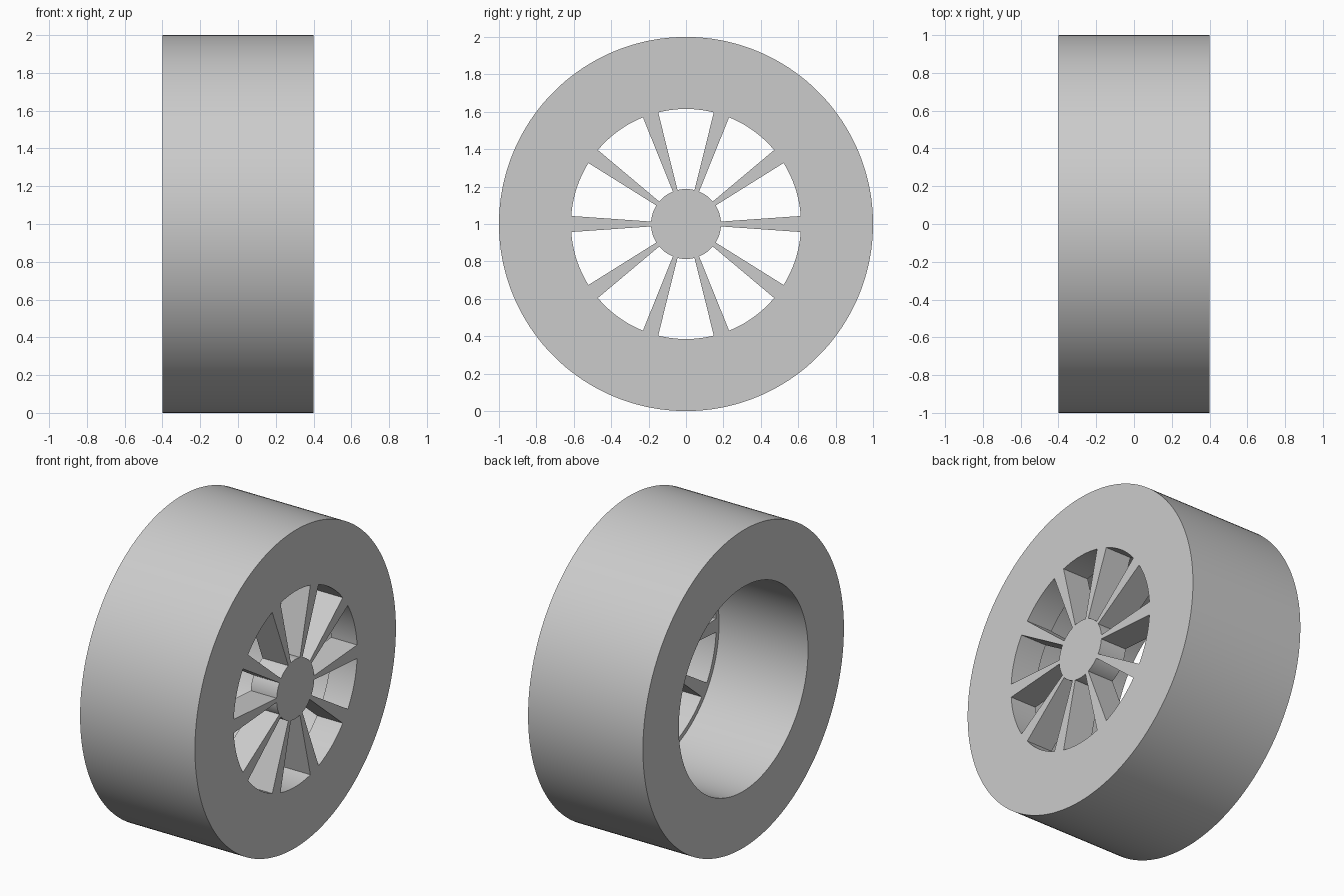
import bpy, bmesh
from math import sin, cos, radians

if "Cube" in bpy.data.objects:
    bpy.data.objects.remove(bpy.data.objects["Cube"], do_unlink=True)

HALF_WIDTH = 0.4
BORE = 0.643
STEP = 2  # degrees per segment

grey = bpy.data.materials.new("plain grey")
grey.use_nodes = True
grey.diffuse_color = (0.6, 0.6, 0.6, 1)
grey.node_tree.nodes["Principled BSDF"].inputs["Base Color"].default_value = (0.6, 0.6, 0.6, 1)


def ring_verts(bm, x, r):
    return [bm.verts.new((x, r * cos(radians(a)), 1 + r * sin(radians(a))))
            for a in range(0, 360, STEP)]


def bridge(bm, a, b, keep=lambda angle: True):
    n = len(a)
    for i in range(n):
        if keep((i + 0.5) * STEP):
            j = (i + 1) % n
            bm.faces.new((a[i], b[i], b[j], a[j]))


def finish(name, bm):
    bmesh.ops.recalc_face_normals(bm, faces=bm.faces)
    mesh = bpy.data.meshes.new(name)
    bm.to_mesh(mesh)
    bm.free()
    mesh.materials.append(grey)
    obj = bpy.data.objects.new(name, mesh)
    bpy.context.collection.objects.link(obj)
    bpy.ops.object.select_all(action='DESELECT')
    bpy.context.view_layer.objects.active = obj
    obj.select_set(True)
    bpy.ops.object.shade_smooth_by_angle(angle=radians(30))


# Tyre: square-shouldered ring with a straight bore
bm = bmesh.new()
loops = [ring_verts(bm, x, r) for x, r in
         ((-HALF_WIDTH, BORE), (-HALF_WIDTH, 1), (HALF_WIDTH, 1), (HALF_WIDTH, BORE))]
for k in range(4):
    bridge(bm, loops[k], loops[(k + 1) % 4])
finish("tyre", bm)

# Spoked disc: hub, ten wedge spokes and rim cut from one plate, flush with the +x side
DEPTH = 0.18


def on_spoke(angle):
    return min(angle % 36, 36 - angle % 36) < 4


bm = bmesh.new()
hub, rim, edge = [ring_verts(bm, HALF_WIDTH, r) for r in (0.187, 0.615, BORE)]
bm.faces.new(hub)
bridge(bm, hub, rim, on_spoke)
bridge(bm, rim, edge)
plate = bmesh.ops.extrude_face_region(bm, geom=bm.faces[:], use_keep_orig=True)
back = [v for v in plate["geom"] if isinstance(v, bmesh.types.BMVert)]
bmesh.ops.translate(bm, verts=back, vec=(-DEPTH, 0, 0))
finish("spoked_disc", bm)
